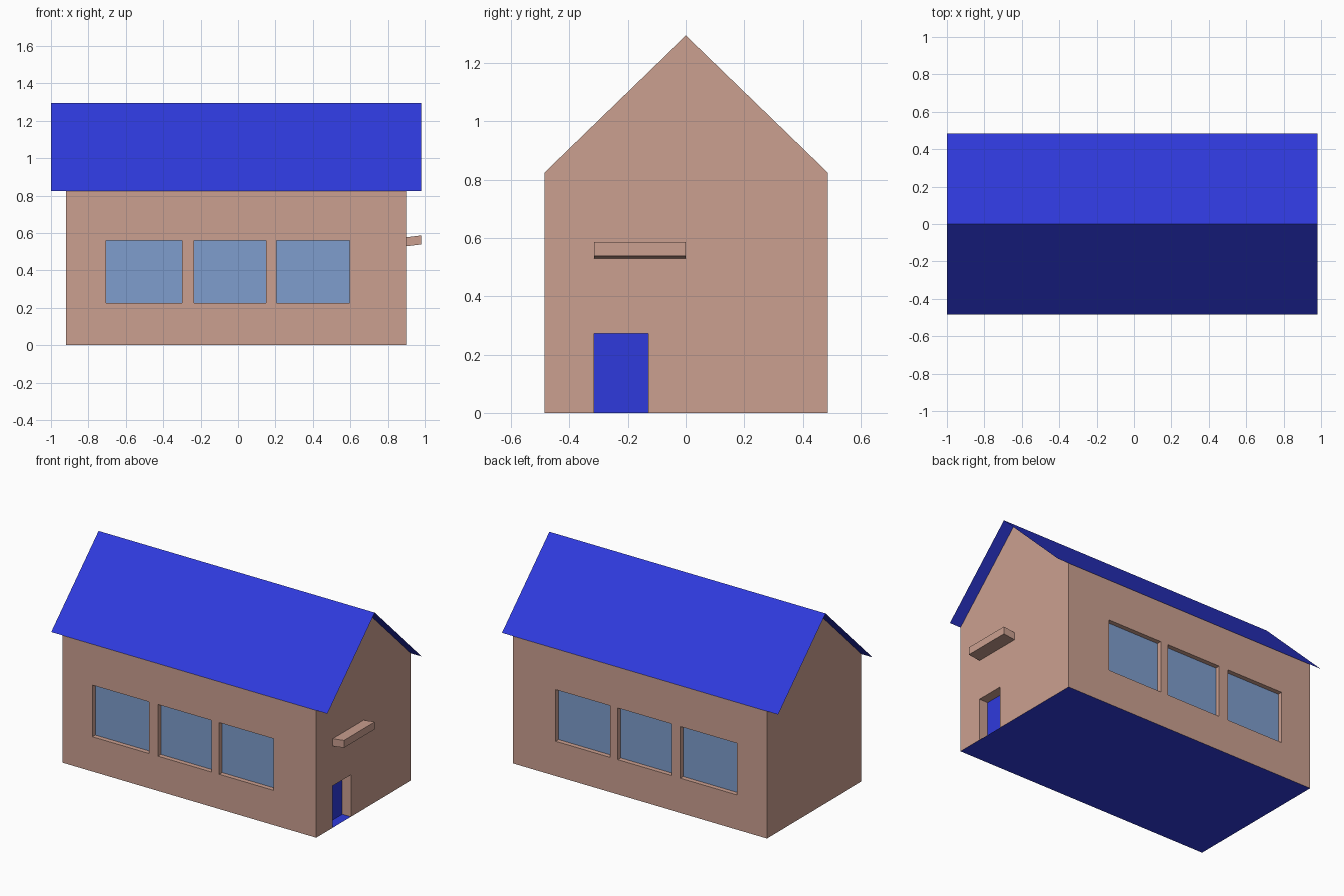
import bpy, bmesh

if "Cube" in bpy.data.objects:
    bpy.data.objects.remove(bpy.data.objects["Cube"])

X0, X1 = -0.92, 0.90          # wall ends
HALF, EAVE, RIDGE = 0.485, 0.825, 1.295
GLASS_Y, DOOR_X = HALF - 0.03, X1 - 0.062
WINDOWS = [(-0.705, -0.30), (-0.235, 0.15), (0.205, 0.595)]
WIN_Z = (0.225, 0.56)
DOOR_Y, DOOR_Z = (-0.315, -0.13), 0.272


def material(name, rgb):
    m = bpy.data.materials.new(name)
    m.diffuse_color = (*rgb, 1)
    m.use_nodes = True
    m.node_tree.nodes["Principled BSDF"].inputs["Base Color"].default_value = m.diffuse_color
    return m


PLASTER = material("plaster", (0.60, 0.35, 0.28))
BLUE = material("blue_paint", (0.028, 0.042, 0.72))
GLASS = material("window_glass", (0.21, 0.34, 0.61))


def make(name, verts, faces, mat=None):
    me = bpy.data.meshes.new(name)
    me.from_pydata(verts, [], faces)
    if mat:
        me.materials.append(mat)
    ob = bpy.data.objects.new(name, me)
    bpy.context.collection.objects.link(ob)
    return ob


def extrude_x(name, profile, xa, xb, mat):
    """Closed prism: a y-z profile (counter-clockwise from +x) run along x."""
    n = len(profile)
    verts = [(x, y, z) for x in (xa, xb) for y, z in profile]
    faces = [tuple(reversed(range(n))), tuple(range(n, 2 * n))]
    faces += [(i, (i + 1) % n, n + (i + 1) % n, n + i) for i in range(n)]
    return make(name, verts, faces, mat)


def cut(target, xs, ys, zs):
    box = extrude_x("opening_cutter", [(ys[0], zs[0]), (ys[1], zs[0]),
                                       (ys[1], zs[1]), (ys[0], zs[1])], *xs, PLASTER)
    box.hide_render = True
    mod = target.modifiers.new("opening", 'BOOLEAN')
    mod.operation, mod.solver, mod.object = 'DIFFERENCE', 'EXACT', box
    bpy.context.view_layer.objects.active = target
    bpy.ops.object.modifier_apply(modifier=mod.name)
    bpy.data.objects.remove(box)


def drop_faces(ob, test):
    bm = bmesh.new()
    bm.from_mesh(ob.data)
    bm.normal_update()
    doomed = [f for f in bm.faces if test(f.normal, f.calc_center_median())]
    bmesh.ops.delete(bm, geom=doomed, context='FACES')
    bm.to_mesh(ob.data)
    bm.free()


# Walls with gables, and recessed openings
walls = extrude_x("walls", [(-HALF, 0), (HALF, 0), (HALF, EAVE), (0, RIDGE), (-HALF, EAVE)],
                  X0, X1, PLASTER)
for side in (-1, 1):
    for xs in WINDOWS:
        cut(walls, xs, sorted((side * GLASS_Y, side * (HALF + 0.1))), WIN_Z)
cut(walls, (DOOR_X, X1 + 0.1), DOOR_Y, (-0.1, DOOR_Z))

# Open the shell where the roof, floor, glass and door take over
drop_faces(walls, lambda n, c: (
    (n.z > 0.5 and c.z > 0.9) or (n.z < -0.5 and c.z < 0.01)
    or (abs(n.y) > 0.9 and abs(abs(c.y) - GLASS_Y) < 0.005)
    or (n.x > 0.9 and abs(c.x - DOOR_X) < 0.005)))

# Window panes on both long sides
for side, label in ((-1, "front"), (1, "back")):
    for i, (a, b) in enumerate(WINDOWS):
        y = side * GLASS_Y
        quad = [(a, y, WIN_Z[0]), (b, y, WIN_Z[0]), (b, y, WIN_Z[1]), (a, y, WIN_Z[1])]
        make(f"{label}_window_{i + 1}", quad[::-side], [(0, 1, 2, 3)], GLASS)

# Door leaf
ya, yb = DOOR_Y
make("door", [(DOOR_X, ya, 0), (DOOR_X, yb, 0), (DOOR_X, yb, DOOR_Z), (DOOR_X, ya, DOOR_Z)],
     [(0, 1, 2, 3)], BLUE)

# Floor slab sheet
make("floor", [(X0, -HALF, 0), (X0, HALF, 0), (X1, HALF, 0), (X1, -HALF, 0)],
     [(0, 1, 2, 3)], BLUE)

# Thin roof sheet overhanging both gables
make("roof", [(x, y, z) for y, z in ((-HALF, EAVE), (0, RIDGE), (HALF, EAVE))
              for x in (-1.0, 0.98)],
     [(0, 1, 3, 2), (2, 3, 5, 4)], BLUE)

# Blank sign board above the door, tilted slightly upward
sign = extrude_x("sign_board", [(-0.315, 0.529), (0, 0.529), (0, 0.577), (-0.315, 0.577)],
                 X1, 0.98, PLASTER)
for v in sign.data.vertices:
    if v.co.x > 0.95:
        v.co.z += 0.01
drop_faces(sign, lambda n, c: n.x < -0.9)
